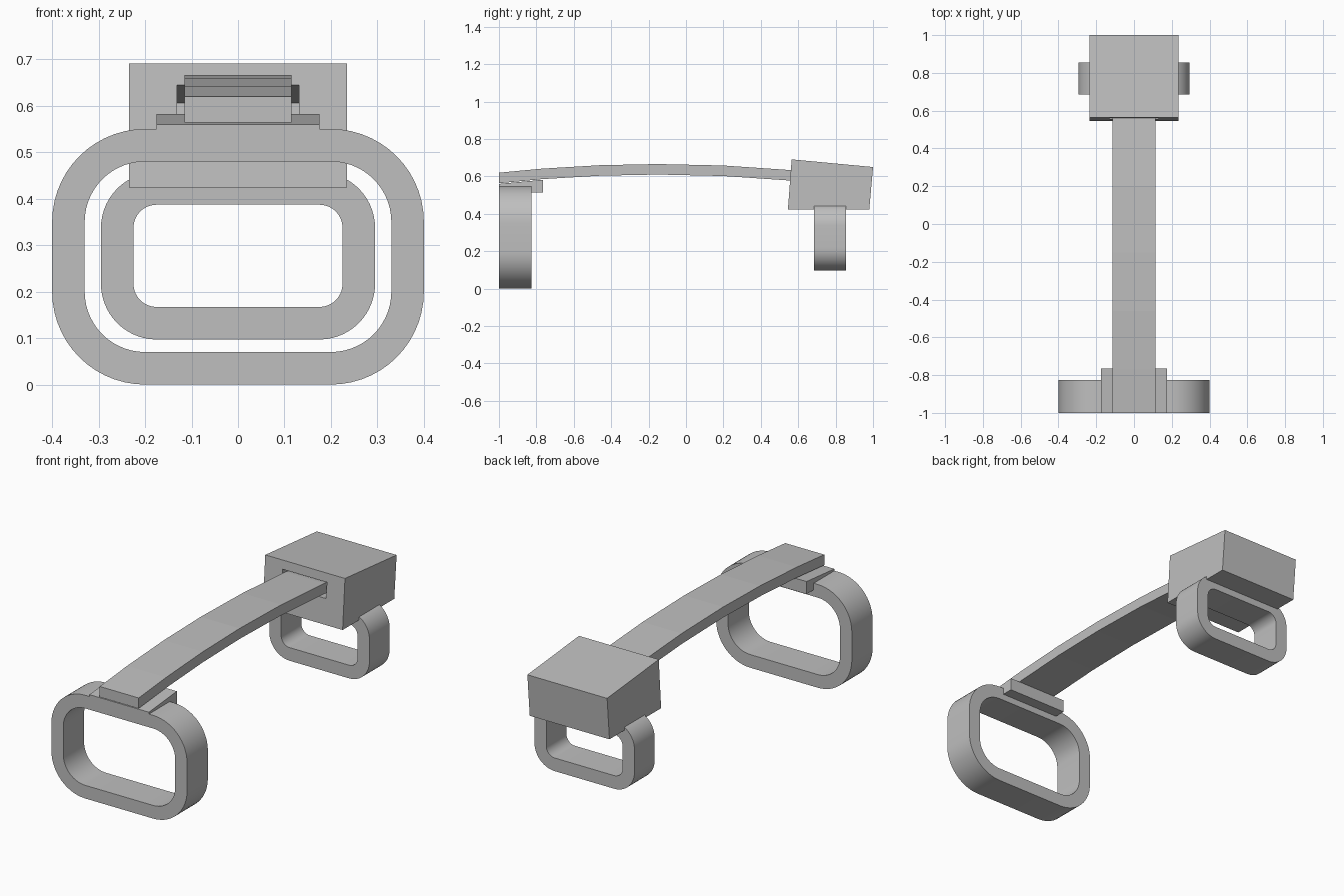
import bpy, bmesh, math

old = bpy.data.objects.get("Cube")
if old:
    bpy.data.objects.remove(old, do_unlink=True)

GREY = (0.52, 0.52, 0.52, 1)
grey = bpy.data.materials.new("plain grey")
grey.use_nodes = True
grey.diffuse_color = GREY
grey.node_tree.nodes["Principled BSDF"].inputs["Base Color"].default_value = GREY


def make_object(name, bm):
    bmesh.ops.recalc_face_normals(bm, faces=bm.faces)
    mesh = bpy.data.meshes.new(name)
    bm.to_mesh(mesh)
    bm.free()
    mesh.materials.append(grey)
    obj = bpy.data.objects.new(name, mesh)
    bpy.context.collection.objects.link(obj)
    return obj


def side_prism(name, profile, half_width):
    """Extrude a (y, z) side profile across x."""
    bm = bmesh.new()
    face = bm.faces.new([bm.verts.new((-half_width, y, z)) for y, z in profile])
    new = bmesh.ops.extrude_face_region(bm, geom=[face])["geom"]
    verts = [v for v in new if isinstance(v, bmesh.types.BMVert)]
    bmesh.ops.translate(bm, verts=verts, vec=(2 * half_width, 0, 0))
    return make_object(name, bm)


def rounded_rect(half_width, low, high, radius, steps=14):
    points = []
    corners = [(1, high - radius), (-1, high - radius), (-1, low + radius), (1, low + radius)]
    for quarter, (side, cz) in enumerate(corners):
        for i in range(steps + 1):
            a = math.pi / 2 * (quarter + i / steps)
            points.append((side * (half_width - radius) + radius * math.cos(a),
                           cz + radius * math.sin(a)))
    return points


def strap_loop(name, half_width, low, high, radius, wall, front, back):
    """Rounded rectangular ring with a constant wall."""
    outer = rounded_rect(half_width, low, high, radius)
    inner = rounded_rect(half_width - wall, low + wall, high - wall, radius - wall)
    bm = bmesh.new()
    rings = [[bm.verts.new((x, y, z)) for x, z in pts]
             for pts, y in ((outer, front), (outer, back), (inner, back), (inner, front))]
    n = len(outer)
    for k in range(4):
        a, b = rings[k], rings[(k + 1) % 4]
        for i in range(n):
            j = (i + 1) % n
            bm.faces.new((a[i], a[j], b[j], b[i]))
    obj = make_object(name, bm)
    bpy.ops.object.select_all(action="DESELECT")
    obj.select_set(True)
    bpy.context.view_layer.objects.active = obj
    bpy.ops.object.shade_smooth_by_angle(angle=math.radians(30))
    return obj


# Two hand loops
strap_loop("front_loop", 0.4, 0, 0.55, 0.2, 0.07, -1, -0.825)
strap_loop("rear_loop", 0.295, 0.097, 0.457, 0.12, 0.07, 0.685, 0.855)

# Gently arched beam
stations = [-1, -0.77, -0.46, -0.15, 0.2, 0.56, 0.93]
arch = [(y, 0.666 - 0.064 * (y + 0.15) ** 2) for y in stations]
under = [(y, z - 0.056) for y, z in reversed(arch)]
side_prism("arched_beam", arch + under, 0.115)

# Wedge seating the beam on the front loop
side_prism("beam_bracket", [(-1, 0.515), (-0.765, 0.515), (-0.765, 0.582), (-1, 0.56)], 0.175)

# Tilted housing with a blind slot for the beam
housing = side_prism("housing", [(0.545, 0.424), (0.98, 0.424), (1, 0.65), (0.565, 0.691)], 0.235)
slot = side_prism("slot_cutter", [(0.5, 0.565), (0.95, 0.52), (0.96, 0.606), (0.5, 0.65)], 0.131)
slot.hide_render = True
slot.hide_viewport = True
cut = housing.modifiers.new("slot", "BOOLEAN")
cut.operation = "DIFFERENCE"
cut.solver = "EXACT"
cut.object = slot
